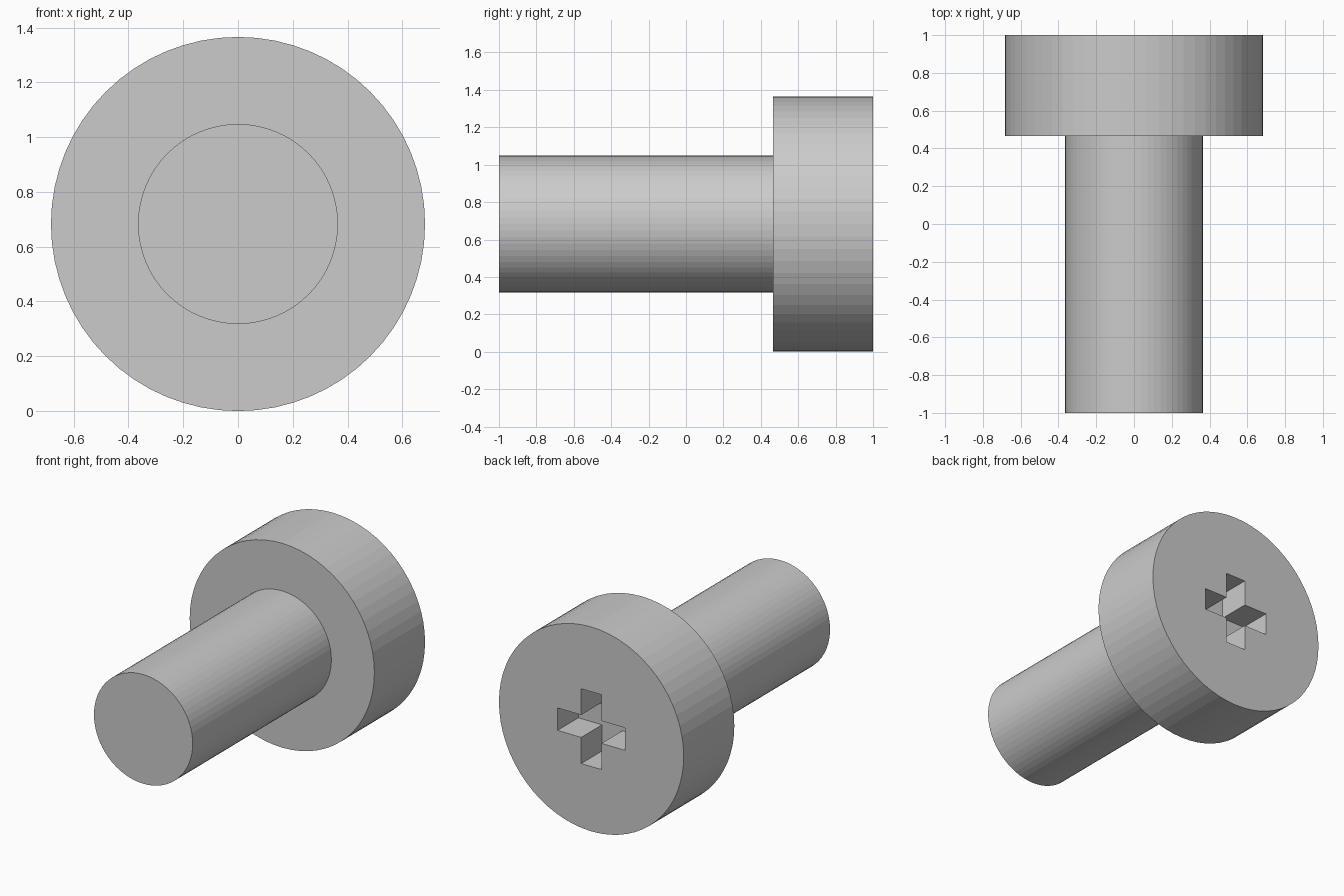
import bpy
import bmesh
import math
from mathutils import Matrix

if "Cube" in bpy.data.objects:
    bpy.data.objects.remove(bpy.data.objects["Cube"], do_unlink=True)

HEAD_R, SHAFT_R = 0.683, 0.365
FRONT, SHOULDER, BACK = -1.0, 0.465, 1.0
SIDES = 64
ARM, HALF_WIDTH, DEPTH = 0.25, 0.075, 0.22

steel = bpy.data.materials.new("light_grey_steel")
steel.use_nodes = True
colour = (0.6, 0.6, 0.6, 1)
steel.diffuse_color = colour
steel.node_tree.nodes["Principled BSDF"].inputs["Base Color"].default_value = colour


def make_object(name, bm):
    bmesh.ops.recalc_face_normals(bm, faces=bm.faces)
    mesh = bpy.data.meshes.new(name)
    bm.to_mesh(mesh)
    bm.free()
    mesh.materials.append(steel)
    obj = bpy.data.objects.new(name, mesh)
    obj.location.z = HEAD_R
    bpy.context.collection.objects.link(obj)
    return obj


# Screw body: one stepped solid, shaft in front and wide head behind
bm = bmesh.new()
rings = []
for radius, y in ((SHAFT_R, FRONT), (SHAFT_R, SHOULDER),
                  (HEAD_R, SHOULDER), (HEAD_R, BACK)):
    angles = [math.tau * i / SIDES for i in range(SIDES)]
    rings.append([bm.verts.new((radius * math.cos(a), y, radius * math.sin(a)))
                  for a in angles])
for a, b in zip(rings, rings[1:]):
    for i in range(SIDES):
        j = (i + 1) % SIDES
        bm.faces.new((a[i], a[j], b[j], b[i]))
bm.faces.new(rings[0])
bm.faces.new(rings[-1])
screw = make_object("screw_body", bm)

# Cross-shaped drive recess: a plus outline made from one repeated corner
bm = bmesh.new()
outline = []
for quarter in range(4):
    turn = Matrix.Rotation(quarter * math.pi / 2, 3, "Y")
    for x, z in ((ARM, HALF_WIDTH), (ARM, -HALF_WIDTH), (HALF_WIDTH, -HALF_WIDTH)):
        v = bm.verts.new((x, BACK - DEPTH, z))
        v.co = turn @ v.co
        outline.append(v)
floor = bm.faces.new(outline)
sweep = bmesh.ops.extrude_face_region(bm, geom=[floor], use_keep_orig=True)
for v in sweep["geom"]:
    if isinstance(v, bmesh.types.BMVert):
        v.co.y = BACK + 0.1
cutter = make_object("drive_recess_cutter", bm)
cutter.hide_render = True
cutter.hide_viewport = True

cut = screw.modifiers.new("drive_recess", "BOOLEAN")
cut.operation = "DIFFERENCE"
cut.solver = "EXACT"
cut.object = cutter

# Bake the cut, then drop the helper
bpy.context.view_layer.update()
graph = bpy.context.evaluated_depsgraph_get()
baked = bpy.data.meshes.new_from_object(screw.evaluated_get(graph))
screw.modifiers.clear()
screw.data = baked
bpy.data.objects.remove(cutter, do_unlink=True)
